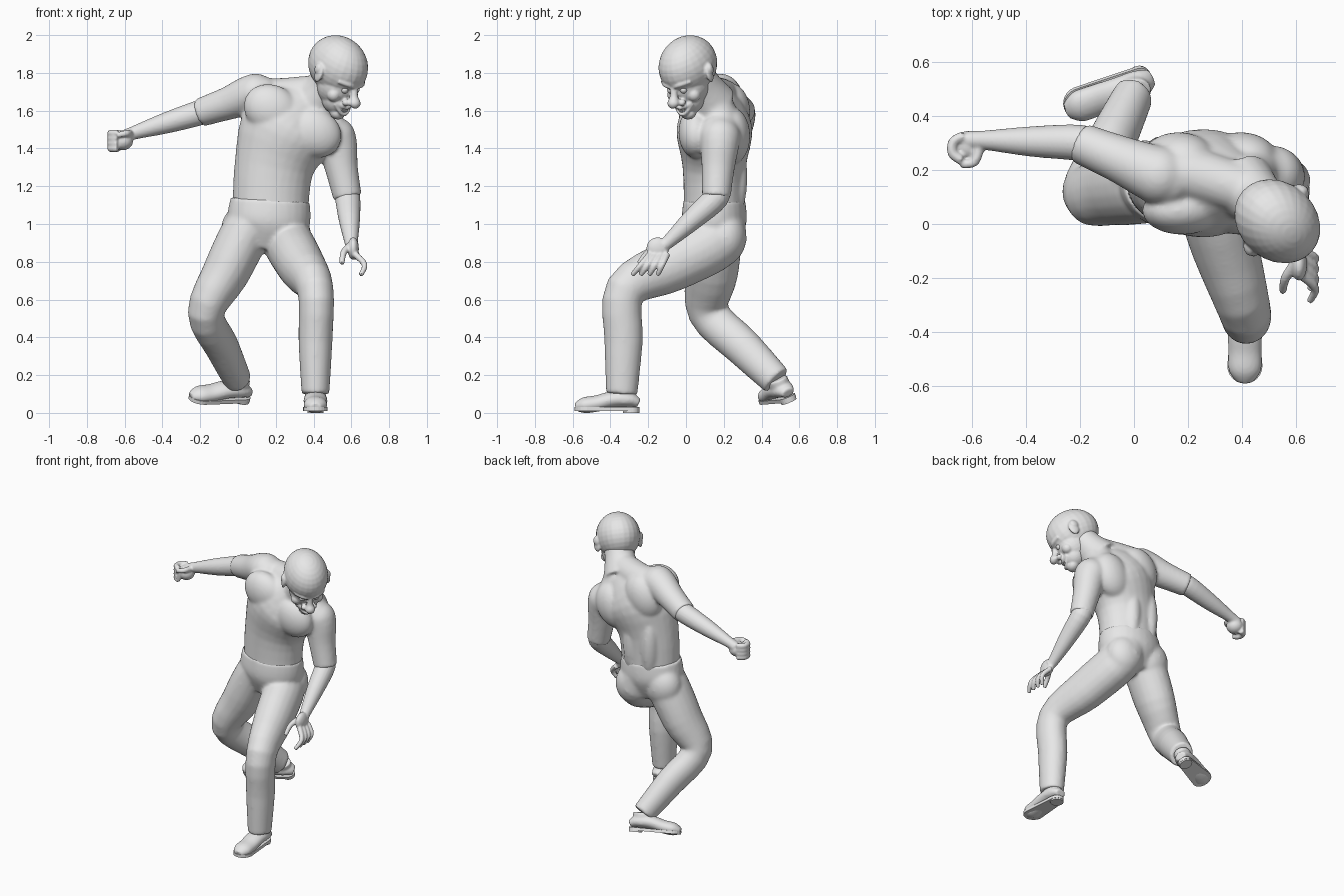
import bpy, bmesh, math
from mathutils import Vector, Matrix, Euler

default_cube = bpy.data.objects.get("Cube")
if default_cube:
    bpy.data.objects.remove(default_cube)

grey = bpy.data.materials.new("plain_grey")
grey.use_nodes = True
grey.diffuse_color = (.8, .8, .8, 1)
grey.node_tree.nodes["Principled BSDF"].inputs["Base Color"].default_value = grey.diffuse_color


def smooth_path(points, steps=4):
    """Catmull-Rom curve through the joints, carrying the radius along."""
    padded = [points[0], *points, points[-1]]
    path = []
    for before, start, end, after in zip(padded, padded[1:], padded[2:], padded[3:]):
        leave, arrive, span = (end - before) / 2, (after - start) / 2, end - start
        for step in range(steps):
            t = step / steps
            bend = 3 * span - 2 * leave - arrive + t * (leave + arrive - 2 * span)
            path.append(start + t * (leave + t * bend))
    return path + [points[-1]]


def limb(bm, *joints, flat=1, sides=20):
    """Closed tube through (position, radius) joints; flat scales its depth."""
    path = smooth_path([Vector((*position, radius)) for position, radius in joints])
    centres = [point.xyz for point in path]
    along = (centres[-1] - centres[0]).normalized()
    reference = Vector((0, 1, 0)) if abs(along.x) > .8 else Vector((1, 0, 0))
    rings = []
    for i, point in enumerate(path):
        tangent = (centres[min(i + 1, len(path) - 1)] - centres[max(i - 1, 0)]).normalized()
        across = (reference - tangent * reference.dot(tangent)).normalized()
        depth = tangent.cross(across) * flat
        ring = []
        for side in range(sides):
            angle = math.tau * side / sides
            offset = across * math.cos(angle) + depth * math.sin(angle)
            ring.append(bm.verts.new(centres[i] + offset * point.w))
        rings.append(ring)
    for lower, upper in zip(rings, rings[1:]):
        for side in range(sides):
            bm.faces.new((lower[side - 1], lower[side], upper[side], upper[side - 1]))
    bm.faces.new(rings[0])
    bm.faces.new(rings[-1])


def ball(bm, centre, size, turn=(0, 0, 0), frame=Matrix()):
    placed = frame @ Matrix.LocRotScale(Vector(centre), Euler(turn), Vector(size))
    bmesh.ops.create_uvsphere(bm, u_segments=24, v_segments=16, radius=1, matrix=placed)


def finish(name, bm, frame=Matrix(), voxel=0, softness=4):
    """Make the object; with a voxel size its parts fuse into one soft skin."""
    bmesh.ops.recalc_face_normals(bm, faces=bm.faces)
    mesh = bpy.data.meshes.new(name)
    bm.to_mesh(mesh)
    bm.free()
    mesh.materials.append(grey)
    part = bpy.data.objects.new(name, mesh)
    bpy.context.collection.objects.link(part)
    part.matrix_world = frame
    if voxel:
        fuse = part.modifiers.new("fuse", 'REMESH')
        fuse.mode, fuse.voxel_size, fuse.use_smooth_shade = 'VOXEL', voxel, True
        soften = part.modifiers.new("soften", 'SMOOTH')
        soften.factor, soften.iterations = .5, softness
    return part


# Joints of the pose; the chest frame leans towards the left shoulder
waist, chest, neck = Vector((.17, .15, 1.1)), Vector((.27, .15, 1.51)), Vector((.4, .14, 1.64))
torso = Matrix.Translation(chest) @ Matrix.Rotation(.5, 4, 'Y')
right_shoulder, left_shoulder = [torso @ Vector((side * .24, .03, .07)) for side in (-1, 1)]
right_elbow, right_wrist = Vector((-.2, .3, 1.59)), Vector((-.56, .31, 1.48))
left_elbow, left_wrist = Vector((.58, .16, 1.14)), Vector((.6, -.1, .9))
right_leg = Vector((.04, .15, .95)), Vector((-.17, .12, .53)), Vector((0, .48, .17))
left_leg = Vector((.26, .16, .91)), Vector((.41, -.32, .65)), Vector((.41, -.34, .1))

# Upper body: torso, neck, paired muscles and sleeves
bm = bmesh.new()
limb(bm, (waist - Vector((0, 0, .07)), .2), ((.19, .15, 1.3), .21), (chest, .25), (neck, .14),
     flat=.8, sides=28)
limb(bm, (neck, .13), ((.46, .09, 1.73), .1), ((.5, .05, 1.8), .095))
for side, shoulder, elbow in ((-1, right_shoulder, right_elbow), (1, left_shoulder, left_elbow)):
    ball(bm, (side * .125, -.1, .04), (.155, .09, .13), frame=torso)
    ball(bm, (side * .13, .09, .02), (.13, .1, .16), frame=torso)
    ball(bm, waist + Vector((side * .07, .11, .15)), (.06, .065, .22))
    ball(bm, shoulder, (.11, .11, .11))
    limb(bm, (shoulder, .09), (torso @ Vector((side * .12, .03, .12)), .1), ((.43, .12, 1.7), .09))
    limb(bm, (shoulder.lerp(chest, .4), .12), (shoulder, .11), (shoulder.lerp(elbow, .5), .088), (elbow, .076))
finish("upper_body", bm, voxel=.01, softness=10)


def forearm(bm, shoulder, elbow, wrist, palm):
    limb(bm, (shoulder.lerp(elbow, .8), .06), (elbow, .067), (elbow.lerp(wrist, .5), .056),
         (wrist, .035), (palm, .035))


# Right arm: fingers curl round an upright axis into a fist
bm = bmesh.new()
forearm(bm, right_shoulder, right_elbow, right_wrist, Vector((-.61, .31, 1.46)))
ball(bm, (-.61, .29, 1.44), (.055, .055, .05))
for finger in range(4):
    curl = [Vector((-.63 - .045 * math.sin(a), .28 + .045 * math.cos(a), 1.48 - .027 * finger))
            for a in range(4)]
    limb(bm, *[(point, .019) for point in curl], sides=10)
limb(bm, ((-.57, .29, 1.48), .02), ((-.59, .23, 1.48), .018), ((-.64, .22, 1.47), .015), sides=10)
finish("right_forearm_and_fist", bm, voxel=.007)

# Left arm: open hand with hanging fingers
bm = bmesh.new()
forearm(bm, left_shoulder, left_elbow, left_wrist, Vector((.61, -.13, .88)))
ball(bm, (.61, -.15, .87), (.03, .06, .06), (.6, 0, 0))
for finger in range(4):
    knuckle = Vector((.62, -.1 - .03 * finger, .84))
    tip = knuckle + Vector((.03, -.05 - .015 * finger, -.11))
    limb(bm, (knuckle, .018), (knuckle.lerp(tip, .5) + Vector((.035, 0, 0)), .016), (tip, .013), sides=10)
limb(bm, ((.6, -.14, .89), .02), ((.56, -.2, .85), .018), ((.55, -.25, .79), .014), sides=10)
finish("left_forearm_and_hand", bm, voxel=.006)

# Trousers: pelvis, buttocks and both legs
bm = bmesh.new()
limb(bm, (waist + Vector((0, 0, .03)), .21), ((.16, .15, 1), .217), ((.13, .15, .87), .14),
     flat=.78, sides=28)
for hip, knee, ankle in (right_leg, left_leg):
    ball(bm, hip + Vector((0, .05, .02)), (.13, .11, .14))
    ball(bm, knee, (.095, .1, .1))
    limb(bm, (hip.lerp(waist, .5), .13), (hip, .132), (hip.lerp(knee, .5), .125), (knee, .097),
         (knee.lerp(ankle, .5), .09), (ankle, .074), flat=1.13)
finish("trousers", bm, voxel=.01, softness=12)


def disc(bm, radius, y, low, high):
    bmesh.ops.create_cone(bm, cap_ends=True, segments=24, radius1=radius, radius2=radius,
                          depth=high - low, matrix=Matrix.Translation((0, y, (low + high) / 2)))


# Shoes: toe points to local -y, the sole spans a heel disc and a toe disc
def shoe(side, frame):
    bm = bmesh.new()
    limb(bm, ((0, .08, .05), .035), ((0, .03, .07), .057), ((0, -.06, .07), .063), ((0, -.14, .05), .062),
         ((0, -.21, .04), .06), ((0, -.255, .03), .03), flat=.7)
    limb(bm, ((0, 0, .05), .055), ((0, 0, .13), .055), flat=1.2)
    finish(side + "_shoe_upper", bm, frame, .007)
    bm = bmesh.new()
    disc(bm, .045, .04, .01, .03)
    disc(bm, .065, -.195, .01, .03)
    hull = bmesh.ops.convex_hull(bm, input=bm.verts)
    bmesh.ops.delete(bm, geom=hull["geom_interior"], context='VERTS')
    finish(side + "_shoe_sole", bm, frame)
    bm = bmesh.new()
    disc(bm, .043, .04, 0, .02)
    finish(side + "_shoe_heel", bm, frame)


shoe("left", Matrix.Translation((.41, -.33, 0)))
shoe("right", Matrix.Translation((-.02, .53, .06)) @ Euler((0, .42, -1.17)).to_matrix().to_4x4())

# Head: face points to local -y, then bowed and turned to the left
pose = Matrix.Translation((.53, .01, 1.84)) @ Euler((.52, 0, .85)).to_matrix().to_4x4()
bm = bmesh.new()
ball(bm, (0, 0, 0), (.143, .176, .154))
ball(bm, (0, -.05, -.09), (.11, .11, .12))
ball(bm, (0, -.08, -.16), (.08, .08, .08))
ball(bm, (0, -.12, -.22), (.045, .04, .035))
limb(bm, ((0, -.16, -.05), .018), ((0, -.18, -.09), .022), ((0, -.2, -.12), .034), ((0, -.2, -.14), .015))
for side in (-1, 1):
    ball(bm, (side * .03, -.17, -.13), (.022, .02, .018))
    ball(bm, (side * .07, -.105, -.12), (.036, .036, .036))
    limb(bm, ((side * .01, -.165, -.04), .01), ((side * .05, -.158, -.03), .013), ((side * .1, -.12, -.03), .01))
    ball(bm, (side * .14, -.01, -.04), (.016, .036, .052), (-.2, 0, side * .4))
    ball(bm, (side * .145, .005, -.02), (.016, .03, .03), (0, 0, side * .6))
# Grinning lips
for height, rise in ((-.165, .003), (-.205, .011)):
    lip = [(k * .03, -.166 + .009 * k * k, height + rise * k * k) for k in range(-2, 3)]
    limb(bm, *[(point, .01) for point in lip], sides=10)
finish("head", bm, pose, .006)

# Eyes and teeth
bm = bmesh.new()
for side in (-1, 1):
    ball(bm, (side * .045, -.138, -.07), (.02, .02, .02))
finish("eyes", bm, pose).data.shade_smooth()
bm = bmesh.new()
for k in range(-3, 4):
    place = Vector((k * .012, -.16 + .002 * k * k, -.18 + .001 * k * k))
    tooth = Matrix.LocRotScale(place, Euler((0, 0, k * .15)), Vector((.01, .012, .026)))
    bmesh.ops.create_cube(bm, size=1, matrix=tooth)
finish("teeth", bm, pose)
